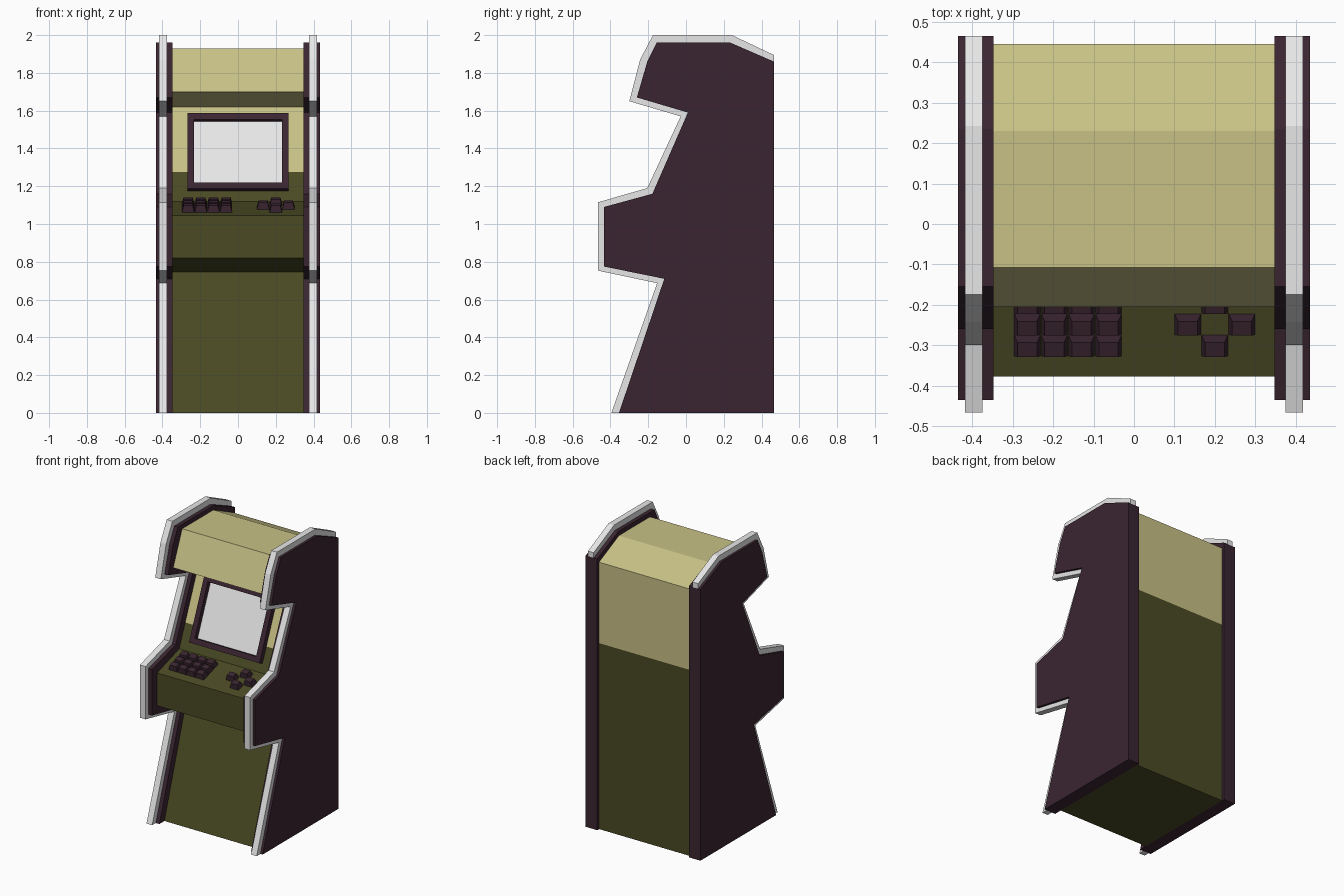
import bpy, bmesh, math
from mathutils import Vector, Matrix

if "Cube" in bpy.data.objects:
    bpy.data.objects.remove(bpy.data.objects["Cube"])


def material(name, rgb):
    m = bpy.data.materials.new(name)
    m.diffuse_color = (*rgb, 1)
    m.use_nodes = True
    m.node_tree.nodes["Principled BSDF"].inputs["Base Color"].default_value = m.diffuse_color
    return m


PLUM = material("dark plum", (0.042, 0.0185, 0.030))
CREAM = material("cream", (0.578, 0.533, 0.238))
OLIVE = material("olive", (0.069, 0.069, 0.018))
GREY = material("light grey", (0.80, 0.80, 0.80))


def finish(bm, name, *mats):
    bmesh.ops.recalc_face_normals(bm, faces=bm.faces[:])
    me = bpy.data.meshes.new(name)
    bm.to_mesh(me)
    bm.free()
    for m in mats:
        me.materials.append(m)
    ob = bpy.data.objects.new(name, me)
    bpy.context.collection.objects.link(ob)
    return ob


def extrude_profile(pts, x0, x1):
    """Side profile of (y, z) points, extruded from x0 to x1."""
    bm = bmesh.new()
    f = bm.faces.new([bm.verts.new((x0, y, z)) for y, z in pts])
    r = bmesh.ops.extrude_face_region(bm, geom=[f])
    bmesh.ops.translate(bm, vec=(x1 - x0, 0, 0),
                        verts=[v for v in r["geom"] if isinstance(v, bmesh.types.BMVert)])
    if not f.is_valid or len(bm.faces) == len(pts) + 1:
        bm.faces.new([v for v in bm.verts if abs(v.co.x - x0) < 1e-6])
    return bm


# Side panels with a light edge trim
panel = [(-0.355, 0), (-0.115, 0.71), (-0.435, 0.775), (-0.435, 1.09), (-0.178, 1.16),
         (0.01, 1.59), (-0.26, 1.67), (-0.205, 1.86), (-0.155, 1.96), (0.235, 1.96), (0.465, 1.86)]
edge = [(-0.395, 0), (-0.153, 0.687), (-0.466, 0.753), (-0.466, 1.115), (-0.205, 1.19),
        (-0.028, 1.57), (-0.30, 1.65), (-0.243, 1.87), (-0.175, 2.0), (0.243, 2.0), (0.465, 1.895)]
for side, s in (("left", -1), ("right", 1)):
    finish(extrude_profile(panel + [(0.465, 0)], s * 0.348, s * 0.435), side + "_side_panel", PLUM)
    finish(extrude_profile(edge + panel[::-1], s * 0.375, s * 0.418), side + "_edge_trim", GREY)

# Cabinet body, olive below and cream above
body = [(-0.30, 0), (-0.06, 0.745), (-0.378, 0.82), (-0.378, 1.045), (-0.14, 1.12), (0.07, 1.62),
        (-0.205, 1.70), (-0.108, 1.93), (0.23, 1.93), (0.445, 1.83), (0.445, 0)]
SPLIT = 1.275
bm = extrude_profile(body, -0.348, 0.348)
bmesh.ops.bisect_plane(bm, geom=bm.verts[:] + bm.edges[:] + bm.faces[:],
                       plane_co=(0, 0, SPLIT), plane_no=(0, 0, 1))
for f in bm.faces:
    zs = [v.co.z for v in f.verts]
    f.material_index = int((min(zs) + max(zs)) / 2 > SPLIT)
finish(bm, "cabinet_body", OLIVE, CREAM)


def slope_frame(a, b, t, x=0):
    """Frame at fraction t from a to b: local y runs up the slope, z points out."""
    d = Vector((0, b[0] - a[0], b[1] - a[1])).normalized()
    n = Vector((1, 0, 0)).cross(d)
    p = Vector((x, a[0] + (b[0] - a[0]) * t, a[1] + (b[1] - a[1]) * t))
    m = Matrix((Vector((1, 0, 0)), d, n)).transposed().to_4x4()
    m.translation = p
    return m


# Monitor bezel with recessed screen
frame = slope_frame(body[4], body[5], (1.374 - 1.12) / 0.5)
bm = bmesh.new()
bmesh.ops.create_cube(bm, size=1, matrix=Matrix.Translation((0, 0, 0.015))
                      @ Matrix.Diagonal((0.535, 0.432, 0.040, 1)))
top = max(bm.faces, key=lambda f: f.calc_center_median().z)
bmesh.ops.inset_region(bm, faces=[top], thickness=0.05)
r = bmesh.ops.extrude_face_region(bm, geom=[top])
screen = [g for g in r["geom"] if isinstance(g, bmesh.types.BMFace)][0]
bmesh.ops.translate(bm, vec=(0, 0, -0.032), verts=screen.verts[:])
if top.is_valid:
    bmesh.ops.delete(bm, geom=[top], context='FACES_ONLY')
screen.material_index = 1
finish(bm, "monitor", PLUM, GREY).matrix_world = frame


# Tapered keys on the control shelf
def key(name, x, y):
    m = slope_frame(body[3], body[4], (y + 0.378) / 0.238, x)
    bm = bmesh.new()
    bmesh.ops.create_cube(bm, size=1)
    for v in bm.verts:
        up = v.co.z > 0
        v.co = (v.co.x * (0.048 if up else 0.066), v.co.y * (0.037 if up else 0.055),
                0.035 if up else -0.002)
    finish(bm, name, PLUM).matrix_world = m


ROWS = (-0.301, -0.248, -0.195)
for r, y in enumerate(ROWS):
    for c in range(4):
        key(f"key_{r}_{c}", -0.264 + c * 0.067, y)
for name, x, y in (("down", 0.2, ROWS[0]), ("left", 0.133, ROWS[1]),
                   ("right", 0.267, ROWS[1]), ("up", 0.2, ROWS[2])):
    key("direction_key_" + name, x, y)
